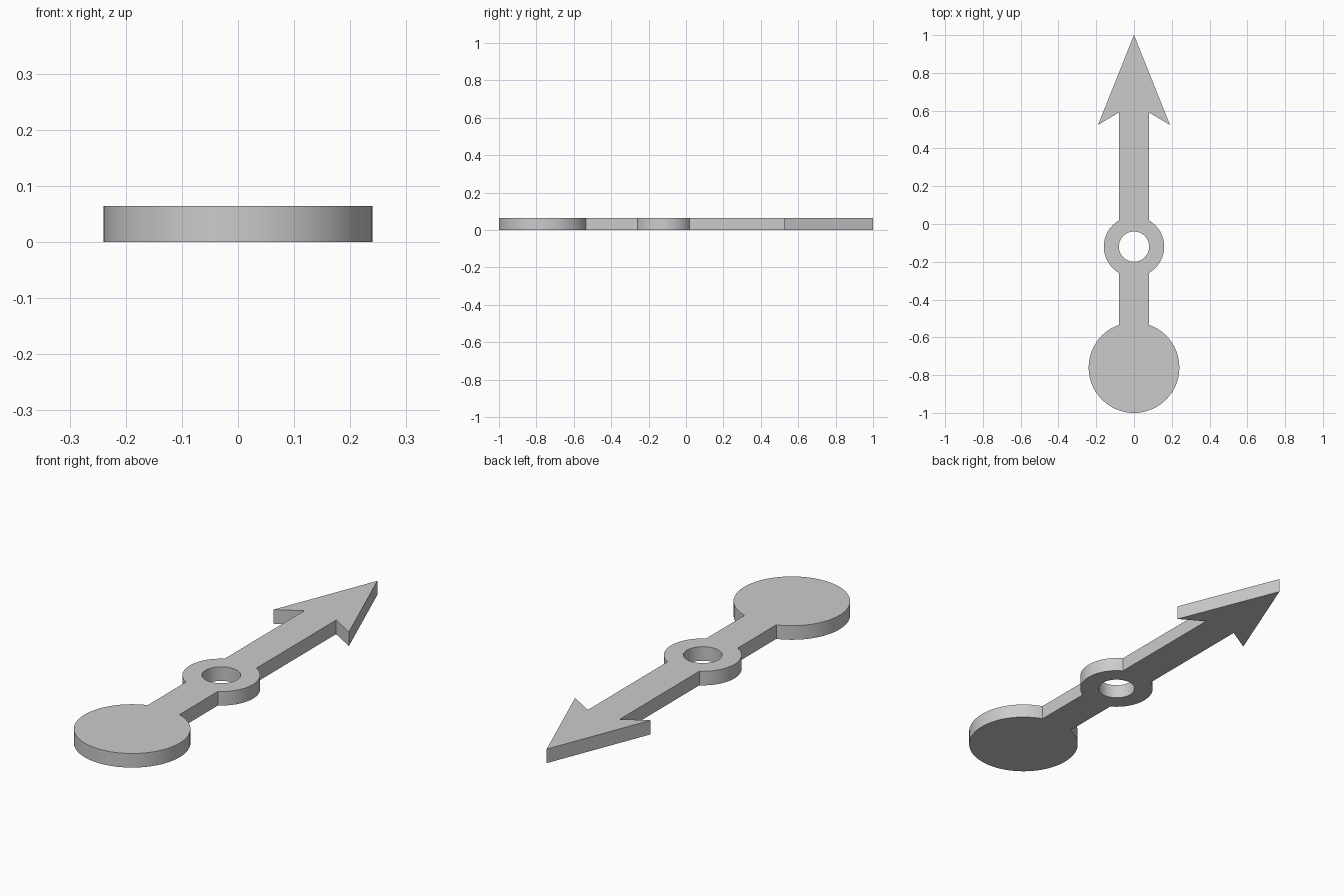
import bpy, bmesh
from math import sin, cos, asin, pi, radians
from mathutils import Vector

THICK = 0.064
SHAFT = 0.08            # half width of the shaft
DISC_Y, DISC_R = -0.76, 0.24
RING_Y, RING_R, HOLE_R = -0.12, 0.16, 0.08

cube = bpy.data.objects.get("Cube")
if cube:
    bpy.data.objects.remove(cube)


def arc(cy, r, start, end, steps):
    """Points on a circle centred on the y axis."""
    angles = [start + (end - start) * i / steps for i in range(steps + 1)]
    return [(r * cos(a), cy + r * sin(a)) for a in angles]


def add_loop(bm, points):
    verts = [bm.verts.new((x, y, 0)) for x, y in points]
    return [bm.edges.new((v, verts[i - 1])) for i, v in enumerate(verts)]


# Right half of the outline: disc, ring, then arrowhead
disc_end = pi - asin(SHAFT / DISC_R) - pi / 2
ring_end = pi / 2 - asin(SHAFT / RING_R)
half = arc(DISC_Y, DISC_R, -pi / 2, disc_end, 40)
half += arc(RING_Y, RING_R, -ring_end, ring_end, 24)
half += [(SHAFT, 0.59), (0.19, 0.525), (0, 1)]
outline = half + [(-x, y) for x, y in half[-2:0:-1]]

# Fill between the outline and the pivot hole, then give it thickness
bm = bmesh.new()
edges = add_loop(bm, outline)
edges += add_loop(bm, arc(RING_Y, HOLE_R, 0, 2 * pi, 48)[:-1])
bmesh.ops.triangle_fill(bm, edges=edges, use_beauty=True, normal=Vector((0, 0, 1)))
top = bmesh.ops.extrude_face_region(bm, geom=bm.faces[:], use_keep_orig=True)
bmesh.ops.translate(bm, vec=(0, 0, THICK),
                    verts=[g for g in top["geom"] if isinstance(g, bmesh.types.BMVert)])
bmesh.ops.recalc_face_normals(bm, faces=bm.faces[:])
mesh = bpy.data.meshes.new("pointer_hand")
bm.to_mesh(mesh)
bm.free()

# Plain grey material
grey = bpy.data.materials.new("light grey")
grey.use_nodes = True
colour = (0.6, 0.6, 0.6, 1)
grey.diffuse_color = colour
grey.node_tree.nodes["Principled BSDF"].inputs["Base Color"].default_value = colour
mesh.materials.append(grey)

hand = bpy.data.objects.new("pointer_hand", mesh)
bpy.context.collection.objects.link(hand)
bpy.ops.object.select_all(action="DESELECT")
hand.select_set(True)
bpy.context.view_layer.objects.active = hand
bpy.ops.object.shade_smooth_by_angle(angle=radians(30))
